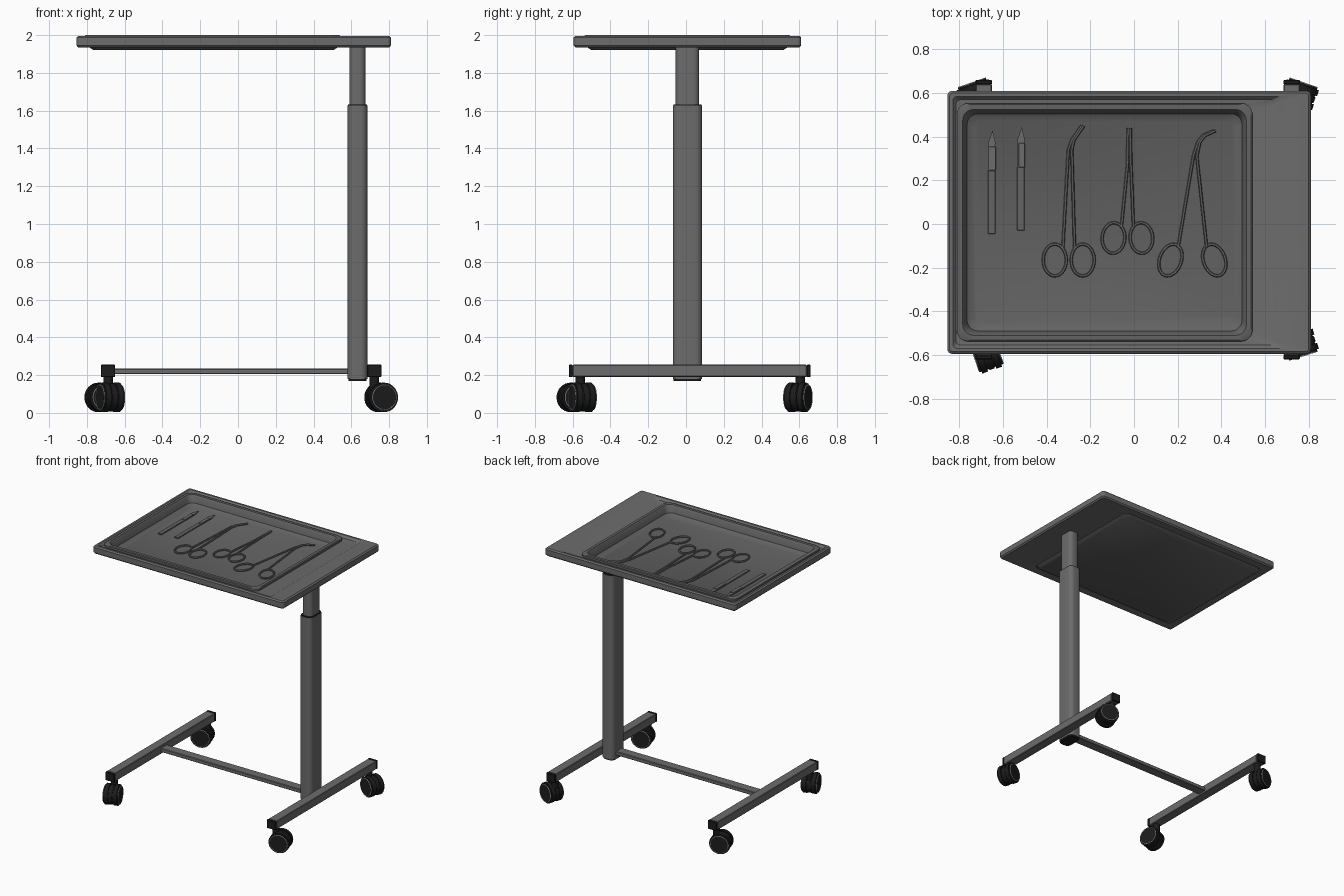
import bpy, bmesh, math
from mathutils import Matrix, Vector

cube = bpy.data.objects.get("Cube")
if cube:
    bpy.data.objects.remove(cube, do_unlink=True)


def material(name, v):
    m = bpy.data.materials.new(name)
    m.use_nodes = True
    m.diffuse_color = (v, v, v, 1)
    m.node_tree.nodes["Principled BSDF"].inputs["Base Color"].default_value = (v, v, v, 1)
    return m


GREY = material("grey_metal", 0.15)
TRAY = material("tray_steel", 0.125)
BLACK = material("black_rubber", 0.012)
LIGHT = material("light_trim", 0.7)


def add(name, bm, mat, angle=35):
    bmesh.ops.recalc_face_normals(bm, faces=bm.faces)
    me = bpy.data.meshes.new(name)
    bm.to_mesh(me)
    bm.free()
    me.materials.append(mat)
    ob = bpy.data.objects.new(name, me)
    bpy.context.collection.objects.link(ob)
    smooth(ob, angle)
    return ob


def smooth(ob, angle=35):
    bpy.ops.object.select_all(action='DESELECT')
    ob.select_set(True)
    bpy.context.view_layer.objects.active = ob
    bpy.ops.object.shade_smooth_by_angle(angle=math.radians(angle))


def rounded(x0, x1, y0, y1, r, z, n=5):
    """Rounded rectangle ring at height z."""
    pts = []
    corners = [(x1 - r, y1 - r), (x0 + r, y1 - r), (x0 + r, y0 + r), (x1 - r, y0 + r)]
    for q, (cx, cy) in enumerate(corners):
        for i in range(n + 1):
            a = math.pi / 2 * (q + i / n)
            pts.append((cx + r * math.cos(a), cy + r * math.sin(a), z))
    return pts


def loft(name, rings, mat, closed=False):
    """Skin consecutive rings; cap the ends or join them into a loop."""
    bm = bmesh.new()
    loops = [[bm.verts.new(p) for p in ring] for ring in rings]
    n = len(loops[0])
    pairs = list(zip(loops, loops[1:]))
    if closed:
        pairs.append((loops[-1], loops[0]))
    else:
        bm.faces.new(loops[0])
        bm.faces.new(loops[-1])
    for a, b in pairs:
        for i in range(n):
            j = (i + 1) % n
            bm.faces.new((a[i], a[j], b[j], b[i]))
    return add(name, bm, mat)


def box(name, x0, x1, y0, y1, z0, z1, mat, bevel=0.004):
    bm = bmesh.new()
    size = Matrix.Diagonal((x1 - x0, y1 - y0, z1 - z0, 1))
    mid = Matrix.Translation(((x0 + x1) / 2, (y0 + y1) / 2, (z0 + z1) / 2))
    bmesh.ops.create_cube(bm, size=1, matrix=mid @ size)
    if bevel:
        bmesh.ops.bevel(bm, geom=bm.edges[:], offset=bevel, segments=1, affect='EDGES')
    return add(name, bm, mat, 30)


def tube(name, pts, radius, mat, cyclic=False):
    cu = bpy.data.curves.new(name, 'CURVE')
    cu.dimensions = '3D'
    cu.bevel_depth = radius
    cu.bevel_resolution = 1
    cu.use_fill_caps = True
    sp = cu.splines.new('POLY')
    sp.points.add(len(pts) - 1)
    for p, co in zip(sp.points, pts):
        p.co = (*co, 1)
    sp.use_cyclic_u = cyclic
    cu.materials.append(mat)
    ob = bpy.data.objects.new(name, cu)
    bpy.context.collection.objects.link(ob)
    bpy.ops.object.select_all(action='DESELECT')
    ob.select_set(True)
    bpy.context.view_layer.objects.active = ob
    bpy.ops.object.convert(target='MESH')
    smooth(bpy.context.object, 50)


# Table top: framed panel with a shallow step around the tray opening
X0, X1, Y0, Y1 = -0.855, 0.81, -0.595, 0.61
loft("table_top", [
    rounded(X0 + .01, X1 - .01, Y0 + .01, Y1 - .01, .015, 1.935),
    rounded(X0, X1, Y0, Y1, .022, 1.945),
    rounded(X0, X1, Y0, Y1, .022, 1.987),
    rounded(X0 + .01, X1 - .01, Y0 + .01, Y1 - .01, .015, 1.996),
    rounded(X0 + .025, 0.685, Y0 + .025, Y1 - .025, .02, 1.996),
    rounded(X0 + .04, 0.65, Y0 + .04, Y1 - .04, .02, 1.978),
    rounded(-.79, .53, -.525, .54, .04, 1.975),
    rounded(-.79, .53, -.525, .54, .04, 1.936)], GREY, closed=True)

# Tray: thin shell with a raised lip
loft("instrument_tray", [
    rounded(-.765, .505, -.50, .515, .04, 1.92),
    rounded(-.787, .527, -.522, .537, .045, 1.935),
    rounded(-.79, .53, -.525, .54, .045, 1.975),
    rounded(-.812, .543, -.538, .553, .05, 1.98),
    rounded(-.812, .543, -.538, .553, .05, 1.995),
    rounded(-.805, .537, -.532, .547, .05, 2.0),
    rounded(-.785, .515, -.51, .525, .05, 2.0),
    rounded(-.775, .505, -.50, .515, .05, 1.985),
    rounded(-.765, .495, -.49, .505, .05, 1.945),
    rounded(-.735, .465, -.46, .475, .04, 1.927)], TRAY)

# Telescopic column
def column(name, x0, x1, y0, y1, r, z0, z1, mat):
    loft(name, [rounded(x0, x1, y0, y1, r, z) for z in (z0, z1)], mat)

column("lower_column", .58, .685, -.07, .085, .035, .18, 1.628, GREY)
column("upper_column", .59, .675, -.055, .07, .03, 1.6, 1.96, GREY)
column("column_collar", .583, .682, -.067, .082, .034, 1.627, 1.633, BLACK)
column("column_foot", .585, .68, -.065, .08, .033, .17, .182, BLACK)

# Base: two side bars with end caps and one cross bar
box("cross_bar", -.66, .6, -.03, .045, .205, .235, GREY)
for side, x in (("right", -.688), ("left", .722)):
    box(side + "_base_bar", x - .037, x + .037, -.6, .64, .19, .255, GREY)
    for end, y0, y1 in (("front", -.62, -.6), ("back", .64, .66)):
        box(f"{side}_{end}_bar_cap", x - .038, x + .038, y0, y1, .189, .256, BLACK)


# Casters: swivelled twin wheels with a central hood and light trim rings
def caster(name, x, y, dx, dy):
    d = Vector((dx, dy, 0)).normalized()
    axis = Vector((-d.y, d.x, 0))
    c = Vector((x, y, 0.082)) + d * 0.038
    turn = axis.to_track_quat('Z', 'Y').to_matrix().to_4x4()

    def disc(part, offset, r, width, bevel, mat):
        bm = bmesh.new()
        bmesh.ops.create_cone(bm, cap_ends=True, segments=32, radius1=r, radius2=r, depth=width,
                              matrix=Matrix.Translation(c + axis * offset) @ turn)
        rims = [e for e in bm.edges if any(len(f.verts) > 4 for f in e.link_faces)]
        bmesh.ops.bevel(bm, geom=rims, offset=bevel, segments=2, affect='EDGES')
        add(f"{name}_{part}", bm, mat)

    disc("hood", 0, .074, .03, .003, BLACK)
    for i, s in enumerate((-1, 1)):
        disc(f"wheel_{i}", s * .034, .078, .048, .01, BLACK)
        ring = [c + axis * s * .0575 + d * (.066 * math.cos(t)) + Vector((0, 0, .066 * math.sin(t)))
                for t in (math.tau * k / 32 for k in range(32))]
        tube(f"{name}_trim_{i}", ring, .0025, LIGHT, True)
    bm = bmesh.new()
    bmesh.ops.create_cone(bm, cap_ends=True, segments=20, radius1=.025, radius2=.025, depth=.08,
                          matrix=Matrix.Translation((x, y, .155)))
    add(name + "_stem", bm, BLACK)

caster("front_right_caster", -.688, -.56, .33, -.94)
caster("front_left_caster", .722, -.56, .95, .3)
caster("back_right_caster", -.688, .605, -.94, -.33)
caster("back_left_caster", .722, .605, .94, -.33)

# Scalpels: flat handle, collar and pointed blade
FLOOR = 1.927
for i, (x, y) in enumerate(((-.652, -.045), (-.518, -.03))):
    box(f"scalpel_handle_{i}", x - .017, x + .017, y, y + .29, FLOOR, FLOOR + .009, TRAY, .002)
    box(f"scalpel_neck_{i}", x - .011, x + .019, y + .29, y + .4, FLOOR, FLOOR + .012, GREY, .002)
    blade = [(-.015, .27), (.014, .38), (.017, .42), (.004, .475), (-.015, .42)]
    loft(f"scalpel_blade_{i}", [[(x + a, y + b, z) for a, b in blade]
                                for z in (FLOOR, FLOOR + .007)], GREY)


# Forceps: finger loops, crossing shanks and jaws
def forceps(name, loops, rx, ry, tilt, pivot, jaw):
    z = FLOOR + .008
    for i, (cx, cy) in enumerate(loops):
        s = 1 if i else -1
        ring = []
        for k in range(28):
            t = math.tau * k / 28
            u, v = rx * math.cos(t), ry * math.sin(t)
            a = s * tilt
            ring.append((cx + u * math.cos(a) - v * math.sin(a),
                         cy + u * math.sin(a) + v * math.cos(a), z))
        tube(f"{name}_loop_{i}", ring, .007, GREY, True)
        start = (cx - s * rx * .7, cy + ry * .75)
        path = [start, (pivot[0] + s * .008, pivot[1])] + [(px + s * .005, py) for px, py in jaw]
        tube(f"{name}_shank_{i}", [(px, py, z + .003 * i) for px, py in path], .007, GREY)

forceps("angled_forceps", [(-.363, -.165), (-.235, -.165)], .053, .073, 0,
        (-.293, .34), [(-.28, .385), (-.235, .45)])
forceps("straight_forceps", [(-.094, -.064), (.034, -.064)], .052, .07, .08,
        (-.022, .27), [(-.022, .44)])
forceps("curved_forceps", [(.167, -.165), (.368, -.165)], .05, .075, .35,
        (.28, .31), [(.297, .375), (.32, .405), (.368, .427)])
